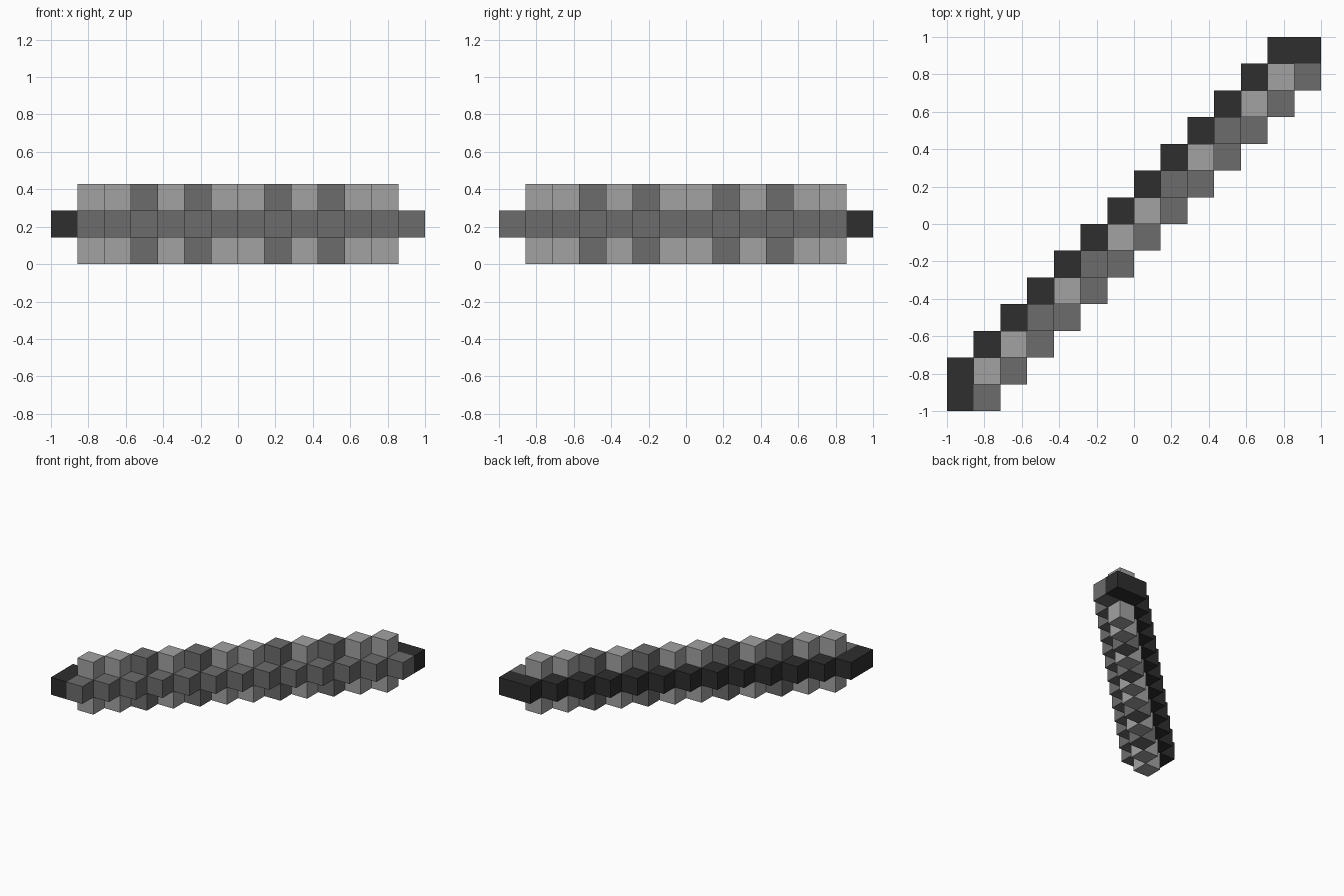
import bpy, bmesh
from mathutils import Matrix, Vector

if "Cube" in bpy.data.objects:
    bpy.data.objects.remove(bpy.data.objects["Cube"], do_unlink=True)

N = 14            # cells along each side
S = 2.0 / N       # cell size


def material(name, srgb):
    v = srgb / 255
    v = ((v + 0.055) / 1.055) ** 2.4
    m = bpy.data.materials.new(name)
    m.use_nodes = True
    m.diffuse_color = (v, v, v, 1)
    bsdf = next(n for n in m.node_tree.nodes if n.type == 'BSDF_PRINCIPLED')
    bsdf.inputs["Base Color"].default_value = (v, v, v, 1)
    return m


light = material("light grey", 162)
mid = material("mid grey", 108)
dark = material("dark grey", 46)

# Cells of each strand, as (x, y, layer)
BANDS = {3, 5, 8, 10}
core = [(i, i, 1) for i in range(1, N - 1)]
back = [(0, 0, 1)] + [(i, i + 1, 1) for i in range(N - 1)] + [(N - 1, N - 1, 1)]
front = [(i + 1, i, 1) for i in range(N - 1)]
ridge = {z: [(i, i, z) for i in range(1, N - 1)] for z in (0, 2)}
filled = set(core + back + front + ridge[0] + ridge[2])


def strand(name, cells, mats, pick=lambda c: 0):
    """Blocks for the given cells, without the faces buried between blocks."""
    bm = bmesh.new()
    for c in cells:
        pos = Vector(((c[0] + 0.5) * S - 1, (c[1] + 0.5) * S - 1, (c[2] + 0.5) * S))
        made = bmesh.ops.create_cube(bm, size=S, matrix=Matrix.Translation(pos))
        faces = {f for v in made["verts"] for f in v.link_faces}
        buried = []
        for f in faces:
            f.material_index = pick(c)
            step = (f.calc_center_median() - pos) / (S / 2)
            if tuple(a + round(d) for a, d in zip(c, step)) in filled:
                buried.append(f)
        bmesh.ops.delete(bm, geom=buried, context='FACES')
    me = bpy.data.meshes.new(name)
    bm.to_mesh(me)
    bm.free()
    for m in mats:
        me.materials.append(m)
    ob = bpy.data.objects.new(name, me)
    bpy.context.collection.objects.link(ob)


# Plain side strands, then the banded ridges above and below
strand("dark_back_strand", back, [dark])
strand("grey_front_strand", front, [mid])
for z, name in ((2, "top_ridge"), (0, "bottom_ridge")):
    strand(name, ridge[z], [light, mid], lambda c: int(c[0] in BANDS))
